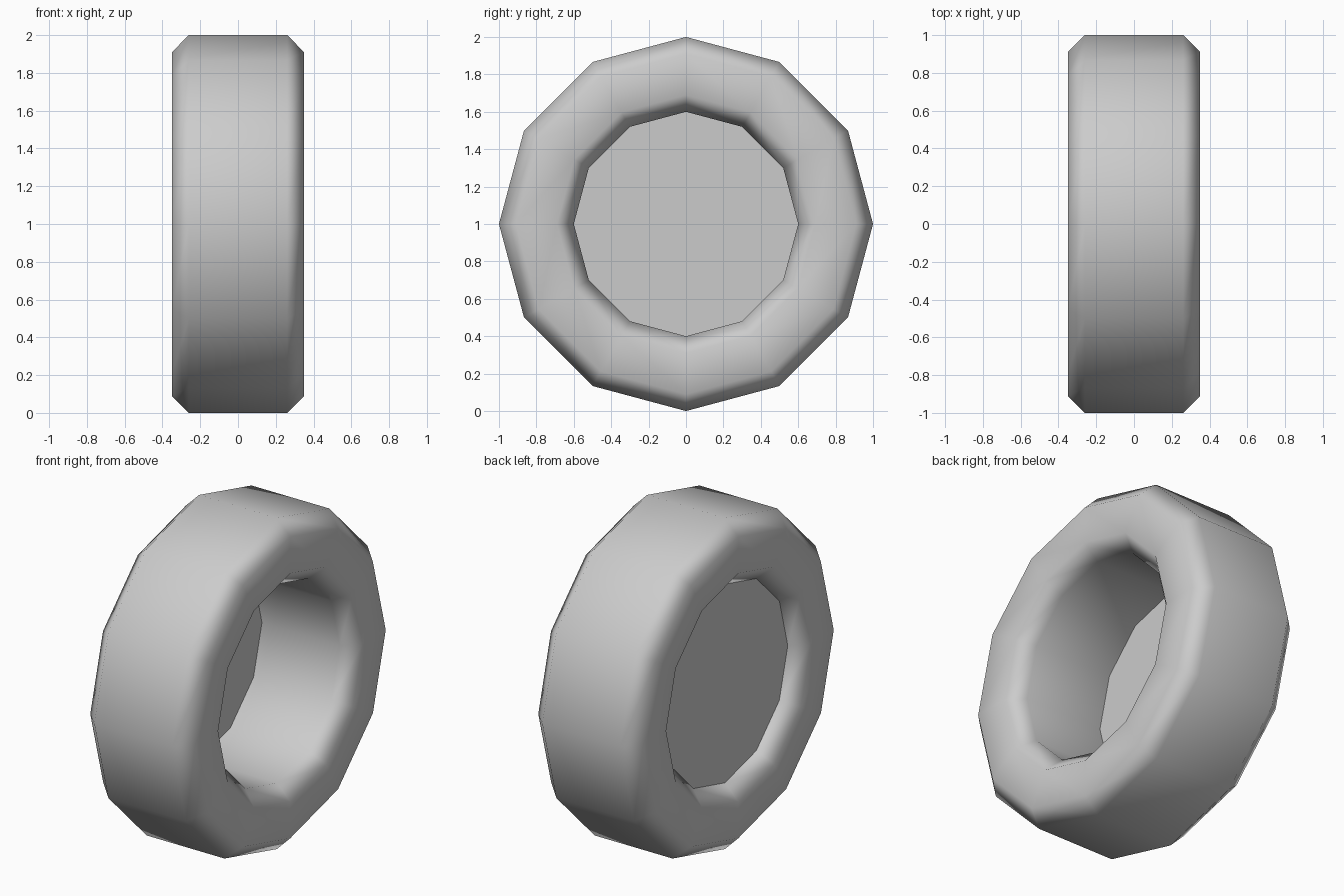
import bpy, bmesh, math

if "Cube" in bpy.data.objects:
    bpy.data.objects.remove(bpy.data.objects["Cube"])

SIDES = 12
# Tyre cross-section as (x, radius)
PROFILE = [(-0.26, 1.0), (0.26, 1.0), (0.35, 0.91), (0.35, 0.69),
           (0.26, 0.6), (-0.26, 0.6), (-0.35, 0.69), (-0.35, 0.91)]


def ring(bm, x, r):
    """Twelve-sided loop of vertices around the axle."""
    return [bm.verts.new((x, r * math.sin(math.tau * i / SIDES),
                          1 + r * math.cos(math.tau * i / SIDES)))
            for i in range(SIDES)]


def finish(bm, name):
    mesh = bpy.data.meshes.new(name)
    bm.to_mesh(mesh)
    bm.free()
    obj = bpy.data.objects.new(name, mesh)
    bpy.context.collection.objects.link(obj)
    return obj


# Tyre: chamfered profile swept around the axle
bm = bmesh.new()
loops = [ring(bm, x, r) for x, r in PROFILE]
for k, a in enumerate(loops):
    b = loops[(k + 1) % len(loops)]
    for i in range(SIDES):
        j = (i + 1) % SIDES
        bm.faces.new((a[i], a[j], b[j], b[i])).smooth = True
bmesh.ops.recalc_face_normals(bm, faces=bm.faces)
tyre = finish(bm, "tyre")
# Keep the large faces even and the shading soft on the chamfers
tyre.modifiers.new("weighted_normals", 'WEIGHTED_NORMAL')

# Wheel disc: closes the hole at the left side
bm = bmesh.new()
bm.faces.new(ring(bm, -0.26, 0.6))
bmesh.ops.recalc_face_normals(bm, faces=bm.faces)
finish(bm, "wheel_disc")
